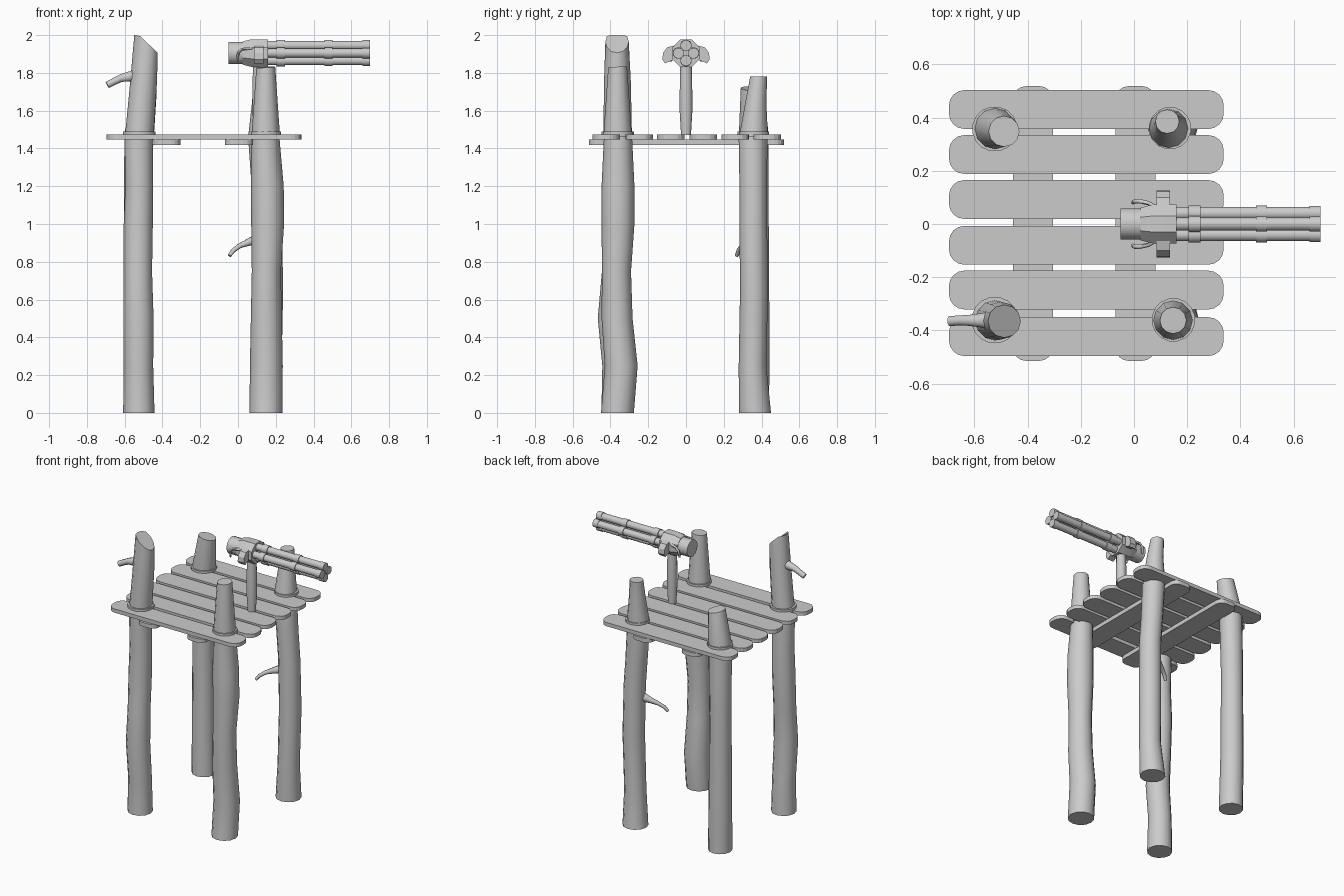
import bpy, bmesh
from math import sin, cos, pi, radians
from mathutils import Vector

if "Cube" in bpy.data.objects:
    bpy.data.objects.remove(bpy.data.objects["Cube"])


def finish(name, bm, smooth=35):
    bmesh.ops.recalc_face_normals(bm, faces=bm.faces)
    me = bpy.data.meshes.new(name)
    bm.to_mesh(me)
    bm.free()
    ob = bpy.data.objects.new(name, me)
    bpy.context.collection.objects.link(ob)
    if smooth:
        bpy.ops.object.select_all(action='DESELECT')
        ob.select_set(True)
        bpy.context.view_layer.objects.active = ob
        bpy.ops.object.shade_smooth_by_angle(angle=radians(smooth))
    return ob


def loft(bm, rings):
    """Skin a list of point rings and cap both ends."""
    vs = [[bm.verts.new(p) for p in ring] for ring in rings]
    n = len(vs[0])
    for a, b in zip(vs, vs[1:]):
        for i in range(n):
            j = (i + 1) % n
            bm.faces.new((a[i], a[j], b[j], b[i]))
    bm.faces.new(vs[0][::-1])
    bm.faces.new(vs[-1])


def tube(bm, pts, n=8):
    """Sweep a circle along points (x, y, z, radius)."""
    P = [Vector(p[:3]) for p in pts]
    rings = []
    for i, p in enumerate(P):
        t = (P[min(i + 1, len(P) - 1)] - P[max(i - 1, 0)]).normalized()
        side = t.cross(Vector((0, 1, 0))).normalized()
        up = t.cross(side)
        r = pts[i][3]
        rings.append([p + r * (cos(2 * pi * (k + .5) / n) * side
                               + sin(2 * pi * (k + .5) / n) * up) for k in range(n)])
    loft(bm, rings)


def log(name, sections, slope=(0, 0), top=9):
    """Crooked trunk from (z, x, y, r); the last ring is cut on a slope."""
    bm = bmesh.new()
    n = 12
    rings = []
    for i, (z, x, y, r) in enumerate(sections):
        ring = []
        for k in range(n):
            dx, dy = r * cos(2 * pi * k / n), r * sin(2 * pi * k / n)
            dz = slope[0] * dx + slope[1] * dy if i == len(sections) - 1 else 0
            ring.append((x + dx, y + dy, min(z + dz, top)))
        rings.append(ring)
    loft(bm, rings)
    return finish(name, bm, 40)


def board(name, x0, x1, y0, y1, z0, z1, r):
    """Flat board with rounded corners."""
    bm = bmesh.new()
    pts = []
    for cx, cy, a in ((x1 - r, y1 - r, 0), (x0 + r, y1 - r, 90),
                      (x0 + r, y0 + r, 180), (x1 - r, y0 + r, 270)):
        for k in range(5):
            t = radians(a + 22.5 * k)
            pts.append((cx + r * cos(t), cy + r * sin(t)))
    loft(bm, [[(x, y, z) for x, y in pts] for z in (z0, z1)])
    return finish(name, bm, 0)


# Deck planks and the two crossbars under them
for i, y in enumerate((-.423, -.248, -.08, .092, .261, .43)):
    board(f"deck_plank_{i + 1}", -.695, .337, y - .073, y + .073, 1.447, 1.474, .058)
for name, x in (("left_crossbar", -.38), ("right_crossbar", .005)):
    board(name, x - .075, x + .075, -.514, .518, 1.418, 1.447, .05)

# Four crooked trunks
log("front_left_post", [
    (0, -.525, -.365, .083), (.25, -.527, -.365, .078), (.5, -.527, -.387, .08),
    (.75, -.53, -.37, .075), (1, -.528, -.36, .077), (1.2, -.523, -.36, .074),
    (1.45, -.525, -.362, .076), (1.5, -.52, -.362, .075), (1.75, -.5, -.363, .071),
    (1.965, -.487, -.365, .062)], (-.95, 0), 2.0)
log("front_right_post", [
    (0, .148, -.363, .087), (.25, .15, -.343, .087), (.5, .15, -.365, .082),
    (.75, .15, -.368, .077), (1, .157, -.36, .087), (1.2, .155, -.36, .087),
    (1.45, .145, -.36, .075), (1.5, .147, -.362, .073), (1.83, .147, -.362, .05)], (.05, .05))
log("back_right_post", [
    (0, .148, .365, .085), (.25, .158, .352, .073), (.65, .165, .36, .074),
    (1, .16, .356, .073), (1.2, .145, .356, .073), (1.45, .13, .355, .076),
    (1.5, .13, .36, .072), (1.65, .13, .37, .055), (1.78, .125, .385, .045)])
log("back_left_post", [
    (0, -.525, .36, .08), (.4, -.53, .365, .077), (1, -.53, .365, .073),
    (1.45, -.525, .36, .077), (1.5, -.52, .358, .077), (1.715, -.488, .348, .058)], (-.2, -.1))

# Collars where the trunks pass through the deck
for name, x, y, r in (("front_left_collar", -.523, -.361, .088),
                      ("front_right_collar", .148, -.36, .082),
                      ("back_left_collar", -.523, .357, .085),
                      ("back_right_collar", .135, .36, .08)):
    bm = bmesh.new()
    tube(bm, [(x, y, 1.46, r), (x, y, 1.49, r)], 16)
    finish(name, bm)

# Broken branch stubs
bm = bmesh.new()
tube(bm, [(-.51, -.362, 1.785, .05), (-.57, -.362, 1.782, .029),
          (-.62, -.362, 1.772, .022), (-.655, -.362, 1.755, .02), (-.692, -.365, 1.736, .02)])
finish("upper_branch", bm, 50)
bm = bmesh.new()
tube(bm, [(.12, .345, .925, .035), (.055, .32, .903, .02), (.01, .3, .885, .014),
          (-.025, .28, .86, .013), (-.045, .268, .832, .01)])
finish("lower_branch", bm, 50)

# Gun pedestal
bm = bmesh.new()
tube(bm, [(.11, 0, 1.47, .027), (.11, 0, 1.6, .035), (.11, 0, 1.75, .034), (.11, 0, 1.86, .031)], 12)
finish("gun_pedestal", bm)

ZC = 1.905


def x_tube(bm, x0, x1, r, y=0, z=0, n=12):
    tube(bm, [(x0, y, ZC + z, r), (x1, y, ZC + z, r)], n)


# Motor and housing
bm = bmesh.new()
x_tube(bm, -.05, .035, .06, n=16)
finish("gun_motor", bm)
bm = bmesh.new()
tube(bm, [(.025, 0, ZC, .066), (.045, 0, ZC, .072), (.07, 0, ZC, .079), (.16, 0, ZC, .079)], 8)
finish("gun_housing", bm, 25)

# Rotating barrels around a core rod, with lobed clamps
spots = [(.04 * cos(k * pi / 2), .04 * sin(k * pi / 2)) for k in range(4)]
bm = bmesh.new()
for y, z in spots:
    x_tube(bm, .15, .695, .025, y, z)
x_tube(bm, .15, .69, .018)
finish("gun_barrels", bm)
for i, (x0, x1, r) in enumerate(((.205, .25, .031), (.458, .5, .03), (.66, .7, .029))):
    bm = bmesh.new()
    for y, z in spots:
        x_tube(bm, x0, x1, r, y, z)
    finish(f"barrel_clamp_{i + 1}", bm)

# Side lugs and bent grips, mirrored left and right
lug = [(.06, 1.945), (.1, 1.935), (.122, 1.905), (.125, 1.87), (.11, 1.85),
       (.085, 1.862), (.06, 1.87)]
for side, s in (("left", 1), ("right", -1)):
    bm = bmesh.new()
    loft(bm, [[(x, s * y, z) for y, z in lug] for x in (.085, .135)])
    finish(f"{side}_side_lug", bm, 0)
    bm = bmesh.new()
    tube(bm, [(.075, s * .066, 1.93, .008), (.055, s * .078, 1.93, .008),
              (.02, s * .086, 1.925, .008), (.001, s * .085, 1.905, .008),
              (-.004, s * .08, 1.86, .007)], 6)
    finish(f"{side}_grip", bm, 60)
